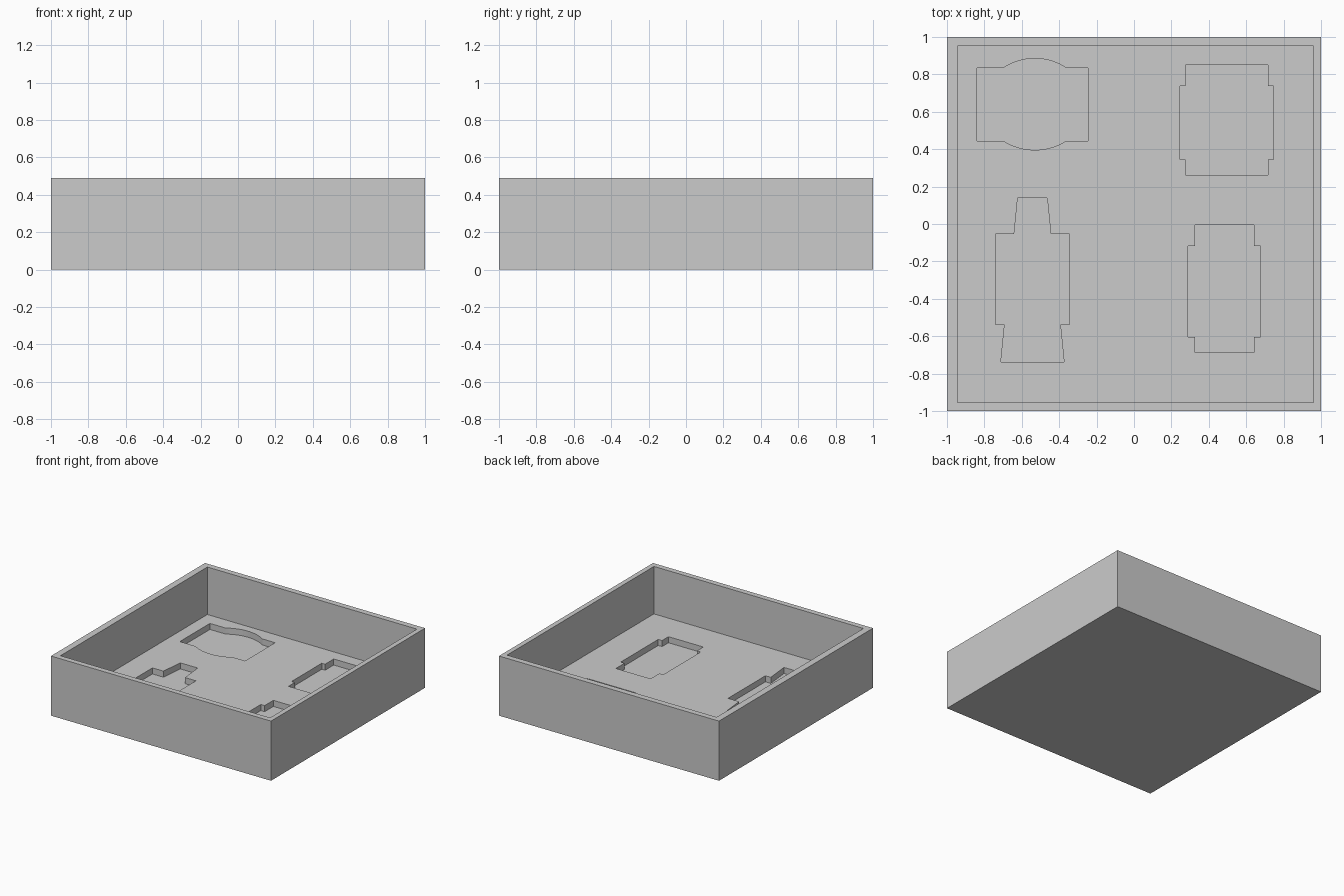
import bpy
import bmesh
from math import asin, sin, cos

default_cube = bpy.data.objects.get("Cube")
if default_cube:
    bpy.data.objects.remove(default_cube)

HEIGHT, FLOOR, POCKET_FLOOR = 0.49, 0.10, 0.05

grey = bpy.data.materials.new("plain grey")
grey.use_nodes = True
colour = (0.6, 0.6, 0.6, 1)
grey.diffuse_color = colour
grey.node_tree.nodes["Principled BSDF"].inputs["Base Color"].default_value = colour


def prism(name, outline, low, high):
    """Extrude a flat outline between two heights."""
    bm = bmesh.new()
    face = bm.faces.new([bm.verts.new((x, y, low)) for x, y in outline])
    top = bmesh.ops.extrude_face_region(bm, geom=[face])["geom"]
    bmesh.ops.translate(bm, vec=(0, 0, high - low),
                        verts=[v for v in top if isinstance(v, bmesh.types.BMVert)])
    bmesh.ops.recalc_face_normals(bm, faces=bm.faces)
    mesh = bpy.data.meshes.new(name)
    bm.to_mesh(mesh)
    bm.free()
    mesh.materials.append(grey)
    obj = bpy.data.objects.new(name, mesh)
    bpy.context.collection.objects.link(obj)
    return obj


def rectangle(x0, y0, x1, y1):
    return [(x0, y0), (x1, y0), (x1, y1), (x0, y1)]


def stepped(centre, rows):
    """Symmetric outline from (half width, y) pairs listed bottom to top."""
    right = [(centre + w, y) for w, y in rows]
    left = [(centre - w, y) for w, y in reversed(rows)]
    return right + left


def bulge(centre, half, base, rise, steps=16):
    """Shallow arc, right to left for a positive rise."""
    size = abs(rise)
    radius = (half * half + size * size) / (2 * size)
    side = rise / size
    spread = asin(half / radius)
    points = []
    for i in range(steps + 1):
        a = spread * (1 - 2 * i / steps)
        points.append((centre + side * radius * sin(a),
                       base + side * (radius * cos(a) - radius + size)))
    return points


def carve(target, outline, low, high):
    """Cut a prism out of the target and discard the cutter."""
    cutter = prism("cutter", outline, low, high)
    cutter.hide_render = True
    mod = target.modifiers.new("carve", "BOOLEAN")
    mod.operation, mod.solver, mod.object = "DIFFERENCE", "EXACT", cutter
    bpy.context.view_layer.objects.active = target
    bpy.ops.object.modifier_apply(modifier=mod.name)
    bpy.data.objects.remove(cutter)


# Open tray
tray = prism("tray", rectangle(-1, -1, 1, 1), 0, HEIGHT)
carve(tray, rectangle(-0.945, -0.955, 0.96, 0.952), FLOOR, HEIGHT + 0.1)

# Pocket with curved front and back
curved = ([(-0.84, 0.444)] + bulge(-0.53, 0.167, 0.444, -0.048)
          + [(-0.247, 0.444), (-0.247, 0.835)]
          + bulge(-0.53, 0.167, 0.835, 0.05) + [(-0.84, 0.835)])

# Pockets with stepped ends
wide = stepped(0.496, [(0.221, 0.262), (0.221, 0.345), (0.251, 0.345),
                       (0.251, 0.738), (0.221, 0.738), (0.221, 0.85)])
narrow = stepped(0.483, [(0.158, -0.688), (0.158, -0.605), (0.193, -0.605),
                         (0.193, -0.118), (0.158, -0.118), (0.158, -0.005)])

# Pocket with tapered ends
tapered = stepped(-0.543, [(0.169, -0.738), (0.149, -0.538), (0.198, -0.538),
                           (0.198, -0.053), (0.098, -0.053), (0.079, 0.139)])

for outline in (curved, wide, narrow, tapered):
    carve(tray, outline, POCKET_FLOOR, FLOOR + 0.1)
